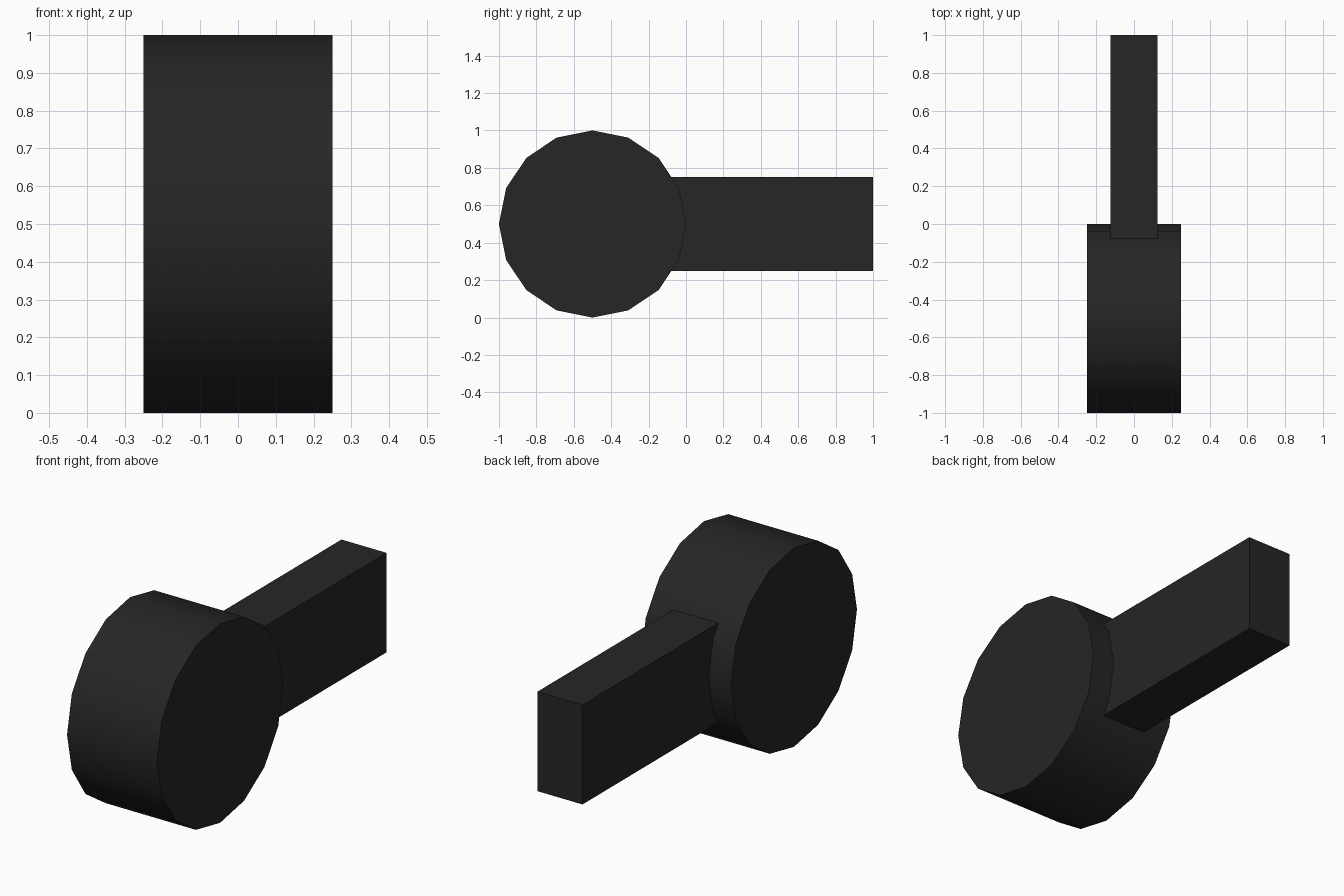
import bpy
import math

if "Cube" in bpy.data.objects:
    bpy.data.objects.remove(bpy.data.objects["Cube"])

# Single dark colour
dark = bpy.data.materials.new("charcoal")
dark.diffuse_color = (0.019, 0.019, 0.019, 1.0)
dark.use_nodes = True
dark.node_tree.nodes["Principled BSDF"].inputs["Base Color"].default_value = dark.diffuse_color

# Round head: 16-sided drum lying along x
bpy.ops.mesh.primitive_cylinder_add(vertices=16, radius=0.5, depth=0.5,
                                    location=(0, -0.5, 0.5),
                                    rotation=(0, math.pi / 2, 0))
head = bpy.context.object
head.name = "round_head"
bpy.ops.object.transform_apply(location=False, rotation=True, scale=True)
bpy.ops.object.shade_smooth_by_angle(angle=math.radians(30))
head.data.materials.append(dark)

# Flat bar running back from inside the head
bar_start, bar_end = -0.2, 1.0
bpy.ops.mesh.primitive_cube_add(size=1, location=(0, (bar_start + bar_end) / 2, 0.5))
bar = bpy.context.object
bar.name = "bar"
bar.scale = (0.25, bar_end - bar_start, 0.5)
bpy.ops.object.transform_apply(location=False, rotation=False, scale=True)
bar.data.materials.append(dark)
